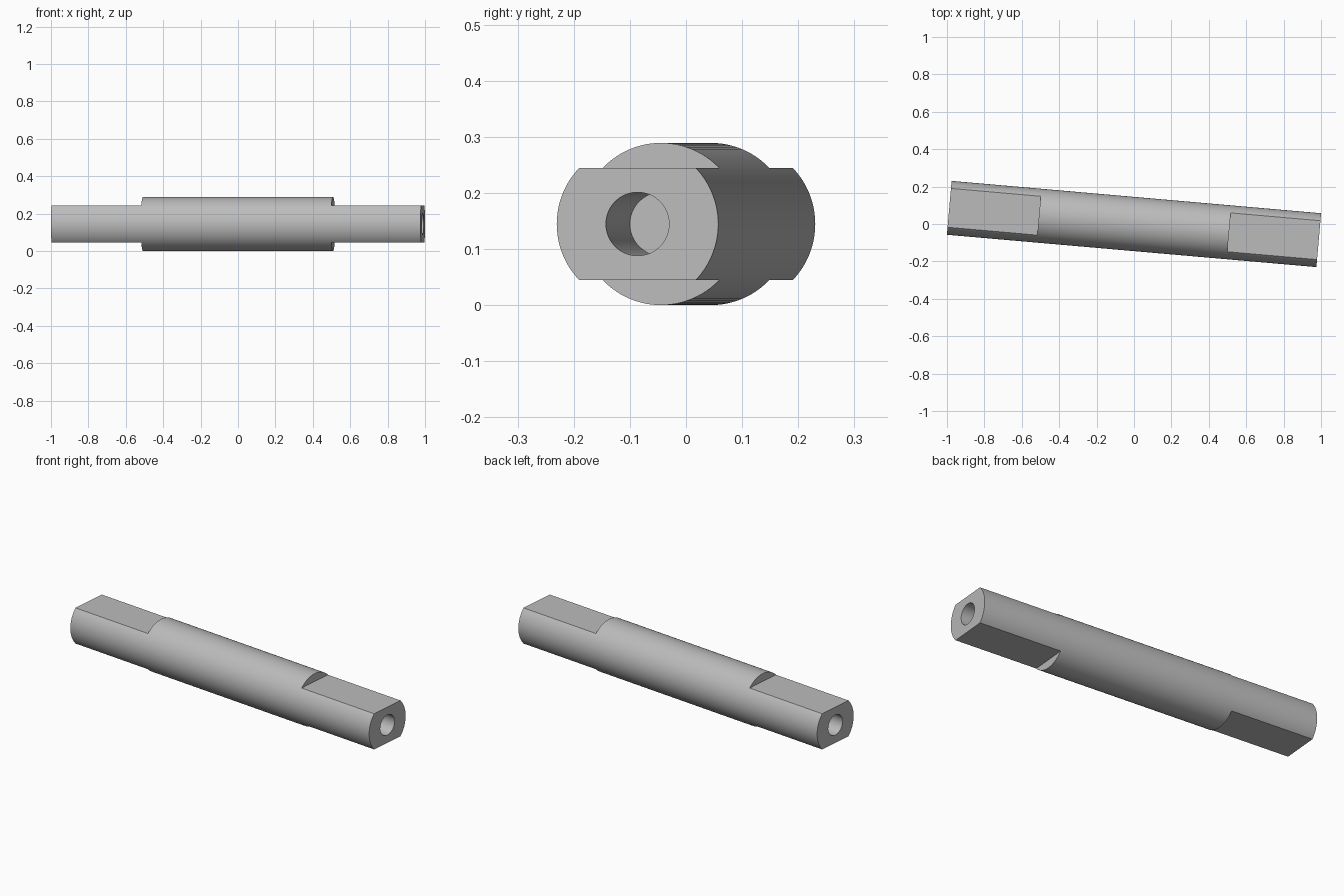
import bpy
from math import radians, pi

if "Cube" in bpy.data.objects:
    bpy.data.objects.remove(bpy.data.objects["Cube"], do_unlink=True)

LENGTH = 1.983       # shaft length
RADIUS = 0.1445
FLAT = 0.1           # half thickness across the flats
SHOULDER = 0.51      # where the flats begin, from the middle
BORE = 0.0565
DEPTH = 0.49

steel = bpy.data.materials.new("grey steel")
steel.use_nodes = True
GREY = (0.5, 0.5, 0.5, 1)
steel.diffuse_color = GREY
steel.node_tree.nodes["Principled BSDF"].inputs["Base Color"].default_value = GREY


def rod(name, radius, length, x):
    """Cylinder lying along x."""
    bpy.ops.mesh.primitive_cylinder_add(vertices=96, radius=radius, depth=length,
                                        location=(x, 0, 0), rotation=(0, pi / 2, 0))
    bpy.context.object.name = name
    bpy.ops.object.transform_apply(location=True, rotation=True, scale=True)
    return bpy.context.object


def block(name, size, location):
    bpy.ops.mesh.primitive_cube_add(size=1, location=location)
    ob = bpy.context.object
    ob.name = name
    ob.scale = size
    bpy.ops.object.transform_apply(location=True, rotation=True, scale=True)
    return ob


shaft = rod("shaft", RADIUS, LENGTH, 0)
shaft.data.materials.append(steel)

# Flats above and below, and a blind bore, at both ends
cutters = []
for side in (-1, 1):
    for up in (-1, 1):
        cutters.append(block("flat_cutter", (1, 1, 0.2),
                             (side * (SHOULDER + 0.5), 0, up * (FLAT + 0.1))))
    cutters.append(rod("bore_cutter", BORE, 2 * DEPTH, side * LENGTH / 2))

bpy.ops.object.select_all(action='DESELECT')
bpy.context.view_layer.objects.active = shaft
shaft.select_set(True)
for cutter in cutters:
    cutter.hide_render = True
    mod = shaft.modifiers.new("cut", 'BOOLEAN')
    mod.operation = 'DIFFERENCE'
    mod.solver = 'EXACT'
    mod.object = cutter
    bpy.ops.object.modifier_apply(modifier=mod.name)
for cutter in cutters:
    bpy.data.objects.remove(cutter, do_unlink=True)

# Smooth round surfaces, sharp edges, then set the shaft at its slight angle
bpy.ops.object.shade_smooth_by_angle(angle=radians(25))
shaft.rotation_euler = (0, 0, radians(-5))
shaft.location = (0, 0, RADIUS)
